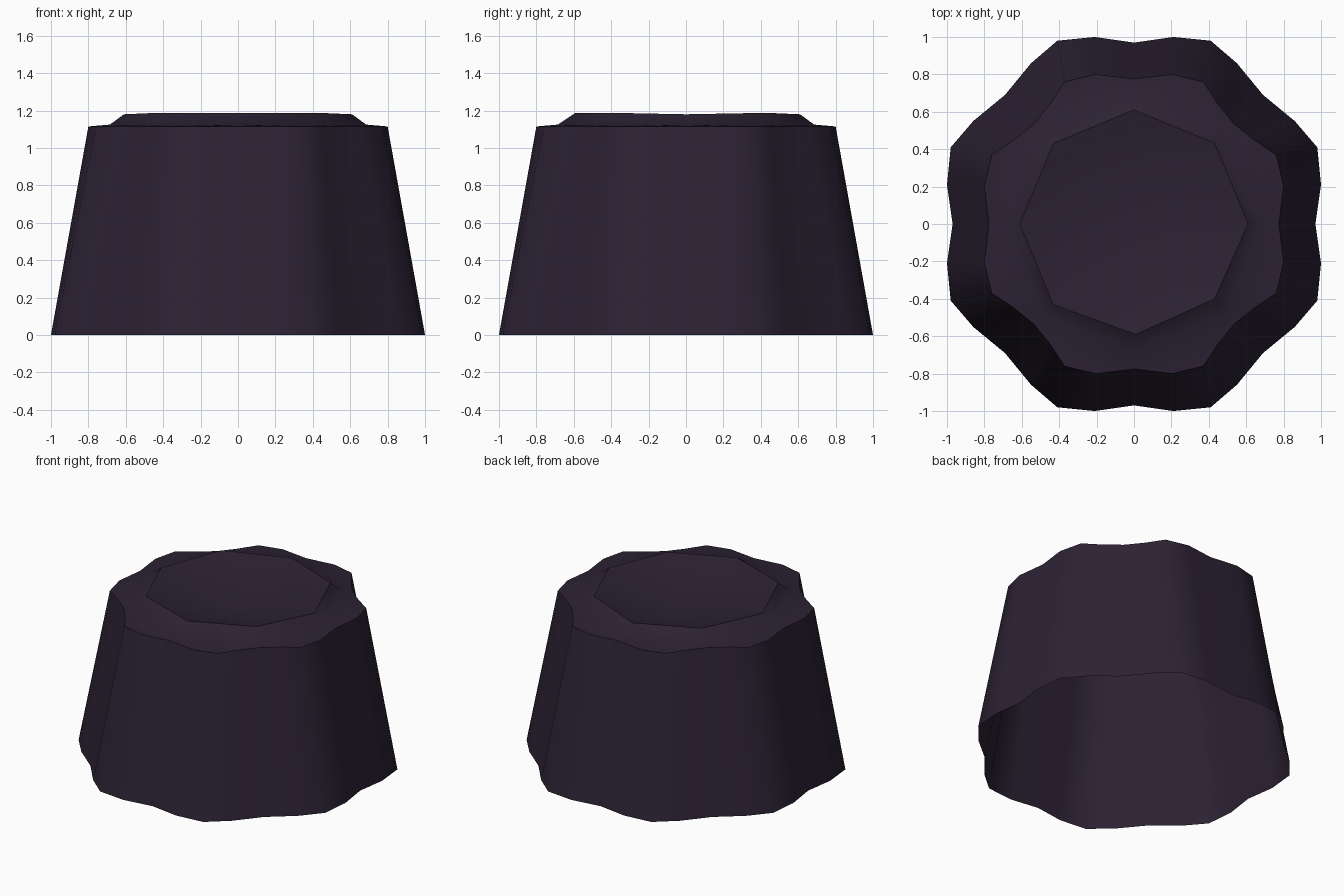
import bpy, bmesh, math

if "Cube" in bpy.data.objects:
    bpy.data.objects.remove(bpy.data.objects["Cube"])

mat = bpy.data.materials.new("dark plum")
mat.diffuse_color = (0.025, 0.016, 0.034, 1)
mat.use_nodes = True
mat.node_tree.nodes["Principled BSDF"].inputs["Base Color"].default_value = mat.diffuse_color


def ring(bm, quadrant, z):
    """Turn one quadrant of points by quarter turns into a full ring."""
    pts = list(quadrant)
    for _ in range(3):
        quadrant = [(-y, x) for x, y in quadrant]
        pts += quadrant
    return [bm.verts.new((x, y, z)) for x, y in pts]


def octagon(bm, radius, z_even, z_odd):
    return [bm.verts.new((radius * math.cos(k * math.pi / 4),
                          radius * math.sin(k * math.pi / 4),
                          z_odd if k % 2 else z_even)) for k in range(8)]


def bridge(bm, low, high):
    n = len(low)
    for i in range(n):
        j = (i + 1) % n
        bm.faces.new((low[i], low[j], high[j], high[i]))


def sharpen(loop):
    for a, b in zip(loop, loop[1:] + loop[:1]):
        bm.edges.get((a, b)).smooth = False


bm = bmesh.new()

# Wavy tapered wall, open at the bottom
base = ring(bm, [(.97, 0), (1, .21), (.98, .41), (.86, .55),
                 (.69, .69), (.55, .86), (.41, .98), (.21, 1)], 0)
top = ring(bm, [(.775, 0), (.80, .205), (.76, .37), (.64, .45),
                (.535, .535), (.45, .64), (.37, .76), (.205, .80)], 1.115)
bridge(bm, base, top)

# Flat shoulder from the wavy edge in to the octagon
foot = octagon(bm, 0.685, 1.125, 1.125)
for k in range(8):
    for i in range(4 * k - 2, 4 * k + 2):
        bm.faces.new((top[i % 32], top[(i + 1) % 32], foot[k]))
    bm.faces.new((top[(4 * k + 2) % 32], foot[(k + 1) % 8], foot[k]))

# Raised octagonal lip around a dished top
lip = octagon(bm, 0.61, 1.18, 1.188)
lip[6].co = (0.01, -0.59, 1.188)
lip[7].co.y = -0.40
bridge(bm, foot, lip)
centre = bm.verts.new((0, 0, 1.03))
for k in range(8):
    bm.faces.new((lip[k], lip[(k + 1) % 8], centre))

for f in bm.faces:
    f.smooth = True
sharpen(top)
sharpen(lip)

mesh = bpy.data.meshes.new("stump")
bm.to_mesh(mesh)
bm.free()
mesh.materials.append(mat)
stump = bpy.data.objects.new("stump", mesh)
bpy.context.collection.objects.link(stump)
